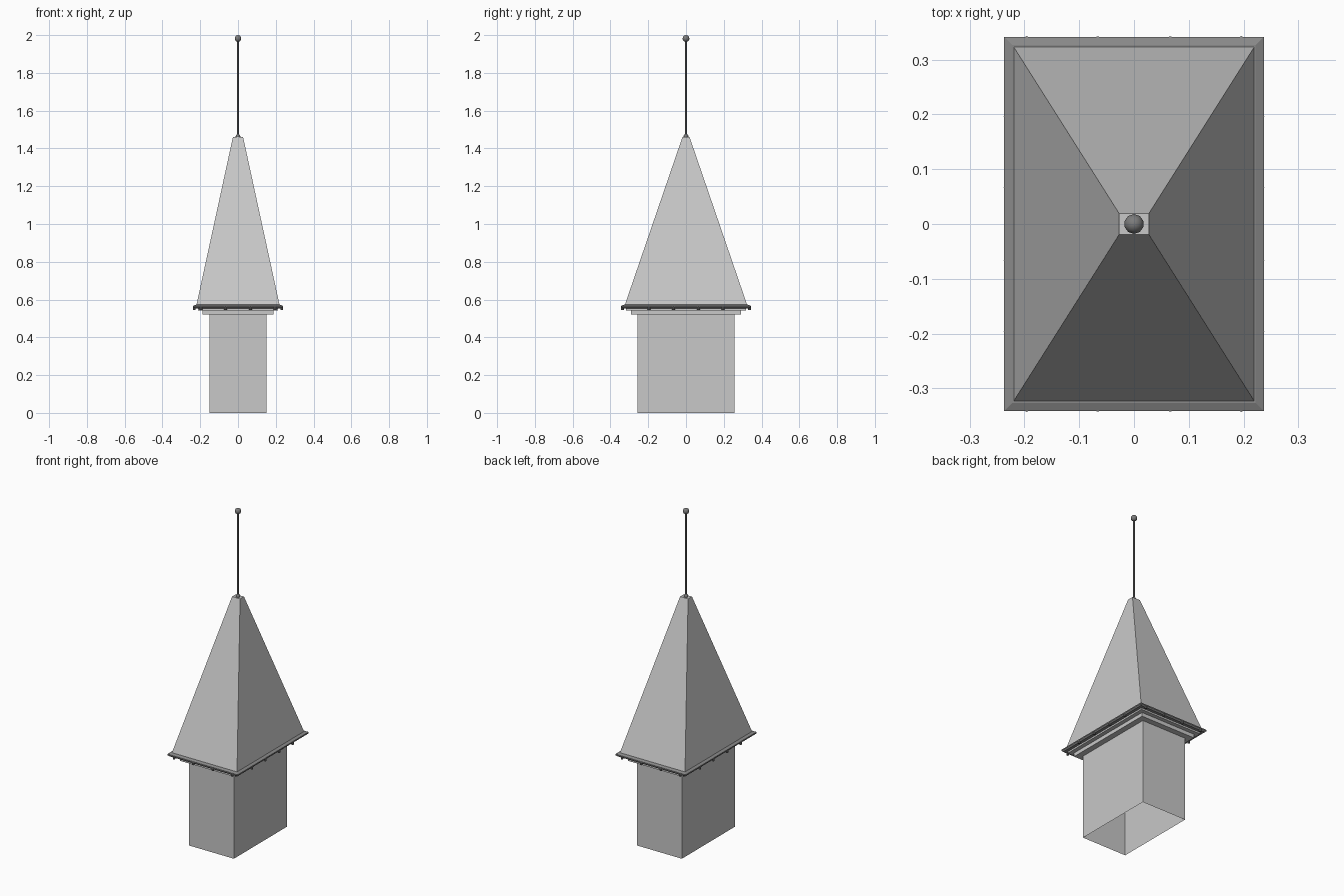
import bpy
import bmesh
from mathutils import Matrix, Vector

if "Cube" in bpy.data.objects:
    bpy.data.objects.remove(bpy.data.objects["Cube"], do_unlink=True)

HALF_X, HALF_Y = 0.152, 0.257


def make_material(name, value):
    mat = bpy.data.materials.new(name)
    mat.use_nodes = True
    colour = (value, value, value, 1)
    mat.diffuse_color = colour
    mat.node_tree.nodes["Principled BSDF"].inputs["Base Color"].default_value = colour
    return mat


stone = make_material("light grey stone", 0.58)
gutter_grey = make_material("gutter grey", 0.25)
metal = make_material("dark grey metal", 0.2)


def finish(name, bm, mat, smooth=False):
    bmesh.ops.recalc_face_normals(bm, faces=bm.faces)
    for face in bm.faces:
        face.smooth = smooth
    mesh = bpy.data.meshes.new(name)
    bm.to_mesh(mesh)
    bm.free()
    mesh.materials.append(mat)
    obj = bpy.data.objects.new(name, mesh)
    bpy.context.collection.objects.link(obj)
    return obj


def rect_loft(name, rings, mat, cap_bottom=True, cap_top=True, closed=False):
    """Join rectangles given as (half width, half depth, height)."""
    bm = bmesh.new()
    loops = [[bm.verts.new((sx * hx, sy * hy, z))
              for sx, sy in ((-1, -1), (1, -1), (1, 1), (-1, 1))]
             for hx, hy, z in rings]
    pairs = list(zip(loops, loops[1:]))
    if closed:
        pairs.append((loops[-1], loops[0]))
    for low, high in pairs:
        for i in range(4):
            j = (i + 1) % 4
            bm.faces.new((low[i], low[j], high[j], high[i]))
    if not closed:
        if cap_bottom:
            bm.faces.new(loops[0][::-1])
        if cap_top:
            bm.faces.new(loops[-1])
    return finish(name, bm, mat)


def around(offset, z):
    return (HALF_X + offset, HALF_Y + offset, z)


def ball(name, z, radius, mat):
    bm = bmesh.new()
    bmesh.ops.create_uvsphere(bm, u_segments=10, v_segments=8, radius=radius,
                              matrix=Matrix.Translation((0, 0, z)))
    return finish(name, bm, mat, smooth=True)


def add_rod(bm, x, y, bottom, top, radius):
    bmesh.ops.create_cone(bm, cap_ends=True, segments=8, radius1=radius,
                          radius2=radius, depth=top - bottom,
                          matrix=Matrix.Translation((x, y, (bottom + top) / 2)))


# Hollow shaft, open underneath
rect_loft("shaft_walls", [around(0, 0), around(0, 0.52)], stone, cap_bottom=False)

# Stepped cornice
rect_loft("lower_cornice", [around(0.035, 0.52), around(0.035, 0.545)], stone)
rect_loft("upper_cornice", [around(0.06, 0.543), around(0.06, 0.562)], stone)

# Steep hipped roof with a small flat top
rect_loft("roof", [around(0.07, 0.562), (0.027, 0.019, 1.46)], stone)

# Gutter running round the eaves
rect_loft("gutter", [around(o, z) for o, z in (
    (0.06, 0.573), (0.07, 0.573), (0.085, 0.567), (0.085, 0.56),
    (0.078, 0.553), (0.06, 0.553))], gutter_grey, closed=True)

# Gutter brackets, four on each side
bm = bmesh.new()
for step in (-0.196, -0.066, 0.066, 0.196):
    for side in (-1, 1):
        add_rod(bm, step, side * (HALF_Y + 0.079), 0.545, 0.566, 0.007)
        add_rod(bm, side * (HALF_X + 0.079), step, 0.545, 0.566, 0.007)
finish("gutter_brackets", bm, metal)

# Finial
bm = bmesh.new()
add_rod(bm, 0, 0, 1.455, 1.975, 0.005)
finish("finial_rod", bm, metal)
ball("finial_collar", 1.464, 0.013, metal)
ball("finial_ball", 1.982, 0.018, metal)
